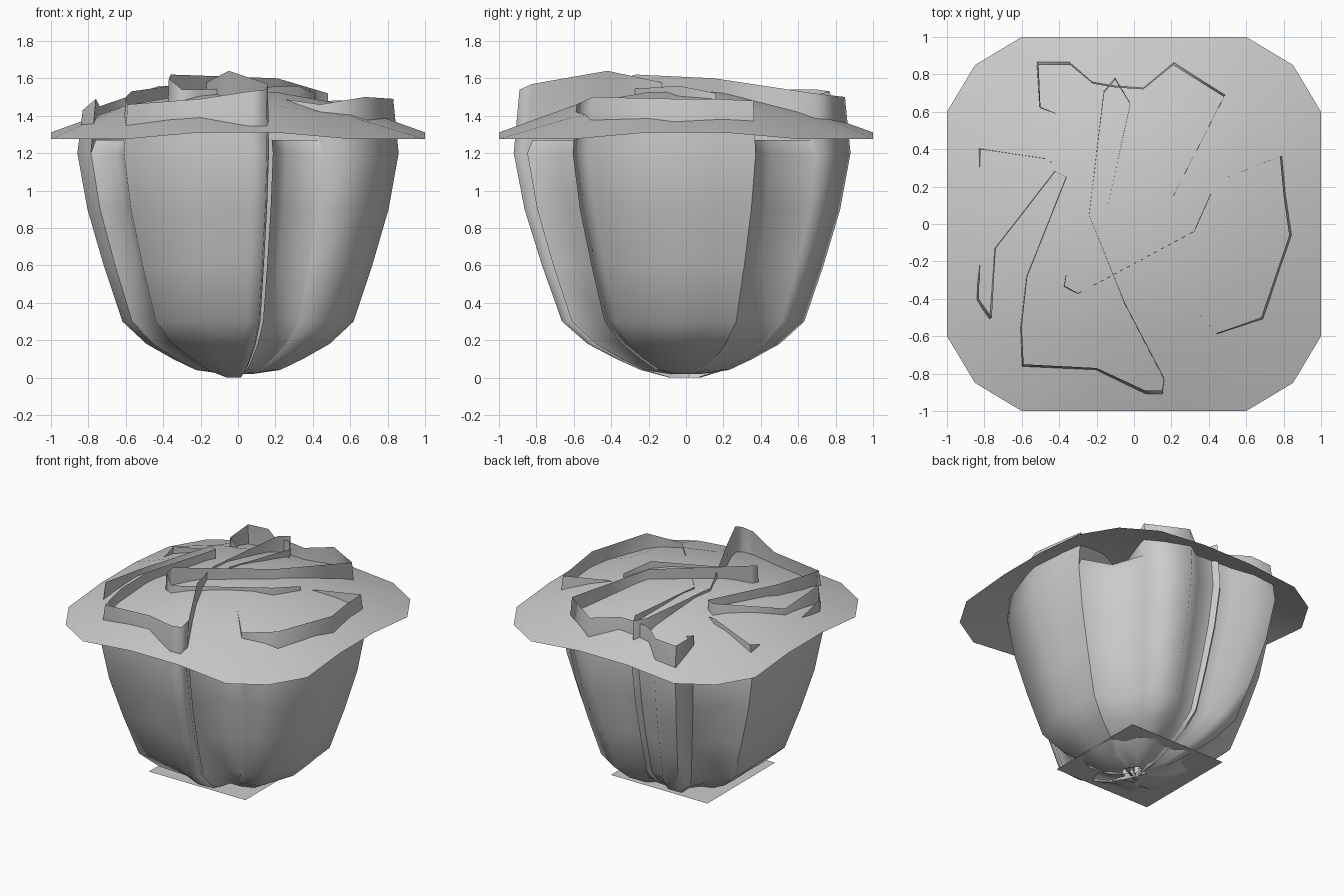
import bpy, math

# Cup profile shared by all petals: (height, horizontal scale of the rim outline)
PROFILE = [(1.2, 1.035), (0.9, 0.97), (0.6, 0.865), (0.3, 0.745),
           (0.18, 0.59), (0.1, 0.42), (0.04, 0.27), (0.02, 0.1)]


def make_object(name, verts, faces, angle):
    mesh = bpy.data.meshes.new(name)
    mesh.from_pydata(verts, [], faces)
    obj = bpy.data.objects.new(name, mesh)
    bpy.context.collection.objects.link(obj)
    bpy.ops.object.select_all(action='DESELECT')
    bpy.context.view_layer.objects.active = obj
    obj.select_set(True)
    bpy.ops.object.shade_smooth_by_angle(angle=math.radians(angle))
    return obj


def petal(name, rim, tip=0.02):
    """Thin folded sheet: the rim path lofted down the cup profile."""
    n = len(rim)
    verts = list(rim)
    for z, s in PROFILE:
        if z == PROFILE[-1][0]:
            z = tip
        verts += [(x * s, y * s, z) for x, y, _ in rim]
    faces = [(r * n + i, (r + 1) * n + i, (r + 1) * n + i + 1, r * n + i + 1)
             for r in range(len(PROFILE)) for i in range(n - 1)]
    return make_object(name, verts, faces, 85)


# Back petal, folding inward through the centre
petal("back_petal", [
    (-0.1, 0.45, 1.3), (-0.36, 0.57, 1.4), (-0.5, 0.62, 1.47), (-0.51, 0.85, 1.48),
    (-0.34, 0.85, 1.49), (-0.22, 0.75, 1.5), (-0.1, 0.73, 1.51), (0.05, 0.72, 1.5),
    (0.21, 0.85, 1.5), (0.48, 0.68, 1.52), (0.21, 0.15, 1.6), (-0.36, -0.27, 1.62),
    (-0.37, -0.33, 1.6), (-0.3, -0.37, 1.54), (-0.22, -0.33, 1.54),
    (0.32, -0.04, 1.56), (0.41, 0.16, 1.52)])

# Front petal, with both sides tucked inward
petal("front_petal", [
    (-0.14, 0.1, 1.54), (-0.02, 0.64, 1.5), (-0.1, 0.77, 1.53), (-0.16, 0.7, 1.54),
    (-0.24, 0.05, 1.54), (-0.05, -0.42, 1.64), (0.16, -0.82, 1.57), (0.15, -0.89, 1.54),
    (0.06, -0.89, 1.53), (-0.2, -0.77, 1.49), (-0.59, -0.75, 1.46), (-0.6, -0.55, 1.5),
    (-0.57, -0.28, 1.53), (-0.36, 0.25, 1.56)], 0.0)

# Left petal, whose outer rim dips under the top sheet
petal("left_petal", [
    (-0.36, 0.25, 1.56), (-0.42, 0.28, 1.56), (-0.74, -0.13, 1.45), (-0.76, -0.5, 1.49),
    (-0.83, -0.4, 1.43), (-0.82, -0.1, 1.34), (-0.83, 0.2, 1.33), (-0.82, 0.4, 1.4),
    (-0.48, 0.35, 1.49), (-0.2, 0.2, 1.4)])

# Right petal
petal("right_petal", [
    (0.25, 0.15, 1.45), (0.5, 0.25, 1.48), (0.78, 0.36, 1.48), (0.8, 0.15, 1.49),
    (0.83, -0.06, 1.49), (0.68, -0.5, 1.5), (0.44, -0.585, 1.46), (-0.1, 0.05, 1.54)])

# Shallow valleys joining neighbouring petals below the top sheet
Z = 1.27
petal("valley_front_right", [(0.18, -0.82, Z), (0.25, -0.58, Z), (0.44, -0.58, Z)])
petal("valley_front_left", [(-0.59, -0.74, Z), (-0.63, -0.53, Z), (-0.76, -0.5, Z)])
petal("valley_back_right", [(0.78, 0.36, Z), (0.56, 0.44, Z), (0.48, 0.68, Z)])
petal("valley_back_left", [(-0.82, 0.4, Z), (-0.62, 0.47, Z), (-0.5, 0.63, Z)])

# Domed square top sheet with rounded corners
N = 6
verts = []
for j in range(N):
    for i in range(N):
        x, y = -1 + 0.4 * i, -1 + 0.4 * j
        if abs(x) > 0.95 and abs(y) > 0.95:
            x, y = x * 0.85, y * 0.85
        verts.append((x, y, 1.545 - 0.23 * (x * x + y * y) + 0.12 * x * x * y * y))
faces = [(j * N + i, j * N + i + 1, (j + 1) * N + i + 1, (j + 1) * N + i)
         for j in range(N - 1) for i in range(N - 1)]
make_object("top_sheet", verts, faces, 60)

# Flat square base sheet
make_object("base_sheet", [(-0.46, -0.41, 0.1), (0.35, -0.41, 0.1),
                           (0.35, 0.4, 0.1), (-0.46, 0.4, 0.1)], [(0, 1, 2, 3)], 30)
